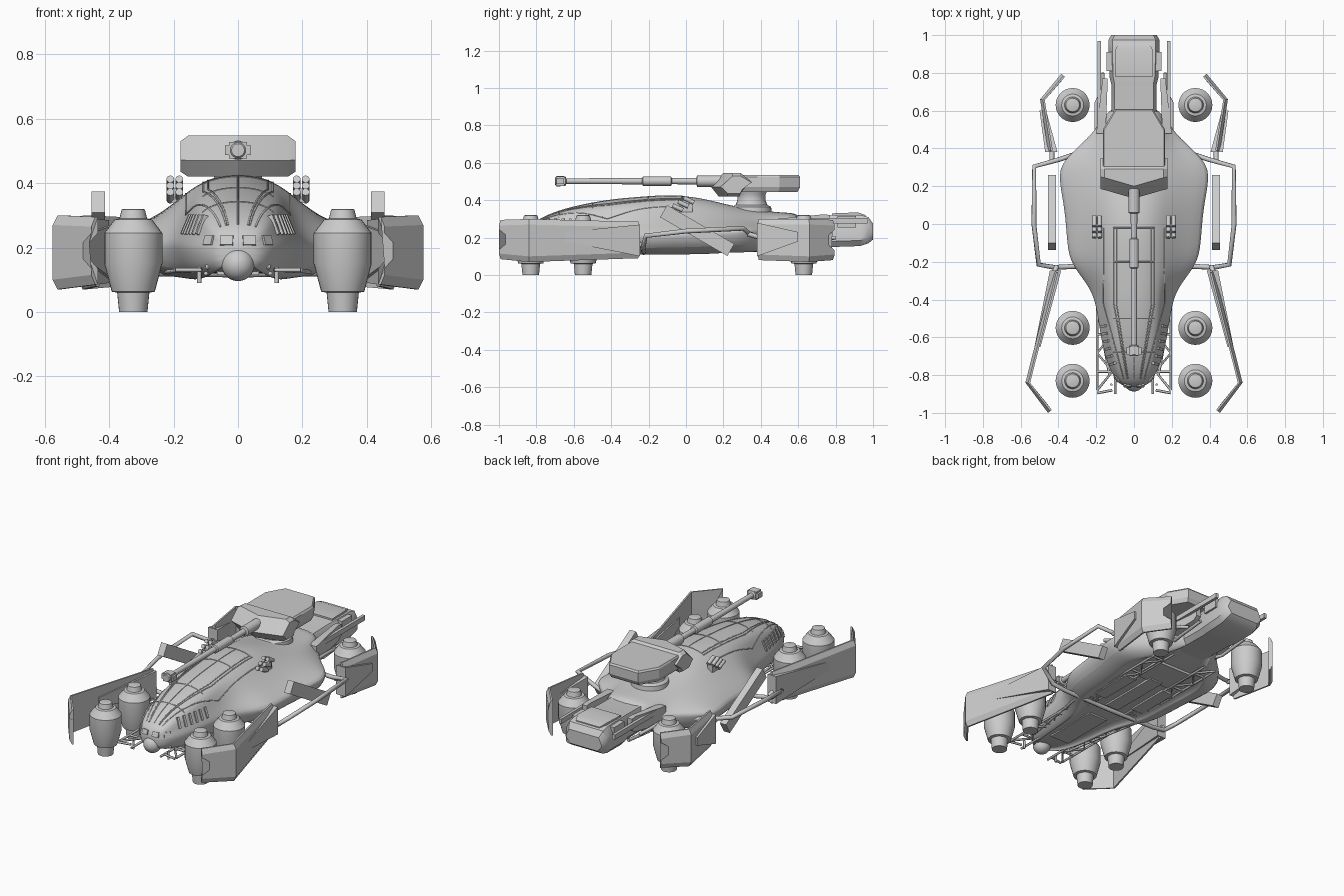
import bpy, bmesh, math
from mathutils import Vector, Matrix
from mathutils.bvhtree import BVHTree

if "Cube" in bpy.data.objects:
    bpy.data.objects.remove(bpy.data.objects["Cube"])


def finish(bm, name, mirror=False, angle=35):
    bmesh.ops.recalc_face_normals(bm, faces=bm.faces)
    me = bpy.data.meshes.new(name)
    bm.to_mesh(me)
    bm.free()
    ob = bpy.data.objects.new(name, me)
    bpy.context.collection.objects.link(ob)
    if mirror:
        ob.modifiers.new("Mirror", 'MIRROR').use_mirror_merge = False
    bpy.ops.object.select_all(action='DESELECT')
    ob.select_set(True)
    bpy.context.view_layer.objects.active = ob
    bpy.ops.object.shade_smooth_by_angle(angle=math.radians(angle))
    return ob


def loft(name, rings, mirror=False, angle=35):
    bm = bmesh.new()
    vs = [[bm.verts.new(p) for p in r] for r in rings]
    n = len(vs[0])
    for a, b in zip(vs, vs[1:]):
        for i in range(n):
            bm.faces.new((a[i], a[(i + 1) % n], b[(i + 1) % n], b[i]))
    bm.faces.new(vs[0])
    bm.faces.new(vs[-1])
    return finish(bm, name, mirror, angle)


def lathe(name, axis, profile, origin, n=28, mirror=False):
    # profile is (radius, position along axis)
    rings = []
    for r, t in profile:
        ring = []
        for i in range(n):
            c, s = r * math.cos(2 * math.pi * i / n), r * math.sin(2 * math.pi * i / n)
            ring.append(Vector(origin) + Vector((c, s, t) if axis == 'z' else (c, t, s)))
        rings.append(ring)
    return loft(name, rings, mirror)


def boxes(name, items, mirror=False):
    # items are (centre, size, rotation matrix or None)
    bm = bmesh.new()
    for c, s, rot in items:
        m = Matrix.Translation(c) @ (rot.to_4x4() if rot else Matrix()) @ Matrix.Diagonal((*s, 1))
        bmesh.ops.create_cube(bm, size=1, matrix=m)
    return finish(bm, name, mirror)


def tubes(name, paths, r, res=2):
    cu = bpy.data.curves.new(name, 'CURVE')
    cu.dimensions = '3D'
    cu.bevel_depth, cu.bevel_resolution, cu.use_fill_caps = r, res, True
    for path in paths:
        for s in (1, -1):
            sp = cu.splines.new('POLY')
            sp.points.add(len(path) - 1)
            for p, q in zip(sp.points, path):
                p.co = (s * q[0], q[1], q[2], 1)
    ob = bpy.data.objects.new(name, cu)
    bpy.context.collection.objects.link(ob)
    return ob


def rect(y, x0, x1, z0, z1):
    return [(x0, y, z0), (x1, y, z0), (x1, y, z1), (x0, y, z1)]


# Hull: stations of y, canopy half width, top, full half width, edge height, bottom
def hull_ring(y, a, t, w, e, b):
    h, g = t - e, w - a
    half = [(0, t), (.5 * a, t - .04 * h), (.9 * a, t - .18 * h), (a + .15 * g, t - .36 * h),
            (a + .55 * g, t - .68 * h), (w, e + .01), (w, e - .015), (.92 * w, e - .7 * (e - b)),
            (.7 * w, b), (.62 * w, b), (.58 * w, b + .02), (0, b + .02)]
    return [(x, y, z) for x, z in half] + [(-x, y, z) for x, z in half[-2:0:-1]]


stations = [(-.865, .04, .22, .05, .19, .15), (-.83, .085, .275, .10, .195, .125),
            (-.7, .12, .345, .16, .2, .105), (-.5, .135, .39, .19, .21, .1),
            (-.36, .14, .41, .215, .21, .1), (-.25, .15, .418, .305, .21, .11),
            (-.17, .15, .425, .35, .215, .11), (-.03, .15, .43, .36, .22, .11),
            (.1, .15, .41, .372, .23, .11), (.24, .16, .373, .402, .235, .12),
            (.33, .15, .358, .385, .24, .12), (.43, .15, .343, .27, .24, .13),
            (.52, .145, .335, .185, .24, .14), (.63, .12, .33, .13, .25, .16)]
hull = loft("hull", [hull_ring(*s) for s in stations], angle=40)
sub = hull.modifiers.new("Smooth", 'SUBSURF')
sub.levels = sub.render_levels = 2
bpy.context.view_layer.update()
tree = BVHTree.FromObject(hull, bpy.context.evaluated_depsgraph_get())


def down(x, y):
    p = tree.ray_cast(Vector((x, y, 1)), Vector((0, 0, -1)))[0]
    return tuple(p) if p else None


# Canopy ribs laid on the hull surface
ys = [-.82 + .04 * i for i in range(21)]
lines = [[down(k * (.05 + .1 * min(1, (y + .82) / .4)), y) for y in ys] for k in (0, .62, .72, 1.08)]
lines += [[down(.11 * i / 6, y) for i in range(7)] for y in (-.68, -.5, -.2, -.02)]
tubes("canopy_ribs", [[p for p in l if p] for l in lines], .003, 1)

# Vent slats around the nose
slats = []
casts = [((x, -2, .222), (0, 1, 0), (.04, .03, .012)) for x in (.035, .09)]
casts += [((1, y, .27), (-1, 0, 0), (.014, .065, .016)) for y in (-.74, -.7, -.66, -.62, -.58, -.54)]
for o, d, size in casts:
    p, nrm = tree.ray_cast(Vector(o), Vector(d))[:2]
    if p:
        up = (Vector((0, 0, 1)) - nrm * nrm.z).normalized()
        slats.append((p, size, Matrix((up.cross(nrm), up, nrm)).transposed()))
boxes("nose_vents", slats, True)

# Nose sensor ball and small rivets
bm = bmesh.new()
bmesh.ops.create_uvsphere(bm, u_segments=24, v_segments=16, radius=.052,
                          matrix=Matrix.Translation((0, -.835, .148)))
for x, z in ((.095, .14), (.095, .17), (-.095, .14), (-.095, .17)):
    bmesh.ops.create_uvsphere(bm, u_segments=8, v_segments=6, radius=.008,
                              matrix=Matrix.Translation((x, -.8, z)))
finish(bm, "nose_sensor")

# Belly plates inside the recessed underside
boxes("belly_plates", [((0, -.5, .122), (.13, .35, .015), None), ((0, .27, .136), (.26, .2, .015), None),
                       ((0, 0, .128), (.09, .4, .015), None)])
boxes("belly_side_plates", [((.14, .0, .128), (.08, .28, .015), None)], True)


# Tail engine
def tail_ring(y, x, z0, z1):
    return [(-x, y, z0 + .03), (-x * .8, y, z0), (x * .8, y, z0), (x, y, z0 + .03),
            (x, y, z1 - .04), (x * .85, y, z1), (-x * .85, y, z1), (-x, y, z1 - .04)]


loft("tail", [tail_ring(*t) for t in ((.45, .12, .16, .31), (.74, .12, .155, .315), (.78, .13, .15, .32),
                                      (.93, .135, .155, .322), (.975, .135, .17, .31), (1, .12, .19, .275))])
boxes("tail_side_blocks", [((.125, .86, .285), (.04, .1, .06), None)], True)
loft("tail_cover", [rect(.78, -.1, .1, .3, .33), rect(.92, -.1, .1, .3, .335), rect(.96, -.08, .08, .29, .32)])
loft("tail_fins", [rect(.48, .15, .2, .2, .3), rect(.74, .14, .17, .23, .325), rect(.77, .14, .17, .25, .32)], True)
boxes("tail_rails", [((.183, .76, .29), (.018, .42, .03), None)], True)
tubes("tail_pipes", [[(.2, .4, .22), (.2, .64, .22), (.17, .7, .2)],
                     [(.14, .5, .19), (.165, .6, .18), (.165, .8, .2)]], .01)

# Lift pods
pod = [(.044, 0), (.05, .06), (.067, .063), (.09, .15), (.09, .245), (.058, .287), (.043, .29), (.036, .318), (.03, .32)]
for name, y in (("front_pod", -.83), ("second_pod", -.55), ("rear_pod", .63)):
    lathe(name, 'z', pod, (.325, y, 0), mirror=True)


# Outrigger armour panels, notched at the free end
def panel(name, pts, th, pull):
    rings = []
    for i, (x, y, lo, hi) in enumerate(pts):
        a, b = Vector(pts[max(i - 1, 0)][:2]), Vector(pts[min(i + 1, len(pts) - 1)][:2])
        d = (b - a).normalized()
        n = Vector((-d.y, d.x))
        n = n if n.x < 0 else -n
        back = Vector(pts[i - 1][:2]) - Vector((x, y)) if i == len(pts) - 1 else Vector((0, 0))
        c = (lo + hi) / 2
        prof = [(.6, lo, 0), (0, lo + .03, 0), (0, c - .055, 0), (0, c - .025, pull), (0, c + .025, pull),
                (0, c + .055, 0), (0, hi - .03, 0), (.6, hi, 0), (1, hi, 0), (1, c + .055, 0),
                (1, c + .025, pull), (1, c - .025, pull), (1, c - .055, 0), (1, lo, 0)]
        rings.append([(x + n.x * th * o + back.x * k, y + n.y * th * o + back.y * k, z) for o, z, k in prof])
    return loft(name, rings, True, 20)


panel("front_panel", [(.425, -.25, .09, .285), (.575, -.84, .07, .3), (.455, -1, .085, .295)], .025, .22)
panel("rear_panel", [(.455, .385, .08, .3), (.497, .66, .07, .3), (.385, .795, .08, .295)], .025, .25)
loft("front_panel_wedge", [rect(-.245, .385, .445, .1, .27), rect(-.65, .495, .527, .18, .23)], True)
loft("rear_panel_wedge", [rect(.38, .405, .47, .1, .28), rect(.6, .465, .5, .18, .23)], True)

# Side tube frame and cross bar
tubes("side_frame", [[(0, -.225, .12), (.33, -.225, .125), (.42, -.23, .14), (.505, -.215, .21),
                      (.53, .0, .235), (.528, .305, .25), (.4, .34, .22), (.25, .39, .2)],
                     [(.41, -.225, .15), (.425, -.27, .18)], [(.435, .33, .22), (.435, .4, .2)]], .013)

# Slanted side blades
boxes("side_blade", [((.434, .06, .238), (.042, .415, .075), Matrix.Rotation(math.radians(-30), 3, 'X'))], True)

# Underside truss skids
y0, y1, n = -.88, .5, 14
step = (y1 - y0) / n
zig = [(.115 if i % 2 else .195, y0 + i * step, .13) for i in range(n + 1)]
truss = [[(.115, -.72, .13), (.115, y1, .13)], [(.195, y0, .13), (.195, y1, .13)],
         [(.1, -.9, .12), (.1, -.7, .12)], [(.115, y0, .13), (.195, y0 - .015, .13)], zig]
truss += [[(.115, y0 + i * step, .13), (.195, y0 + i * step, .13)] for i in range(1, n, 2)]
truss += [[(.12, -.85, .09), (.12, -.85, .14)], [(.13, -.8, .13), (.23, -.23, .125)]]
tubes("skid_truss", truss, .007, res=1)

# Smoke launchers on the shoulders
bm = bmesh.new()
rot = Matrix.Rotation(math.radians(65), 4, 'X')
for i in range(3):
    for x in (.182, .21):
        bmesh.ops.create_cone(bm, cap_ends=True, segments=12, radius1=.012, radius2=.012, depth=.06,
                              matrix=Matrix.Translation((x, -.045 + .03 * i, .36 + .02 * i)) @ rot)
bmesh.ops.create_cube(bm, size=1, matrix=Matrix.Translation((.19, .0, .36)) @ Matrix.Diagonal((.035, .07, .045, 1)))
finish(bm, "smoke_launchers", True)

# Turret ring, octagonal slab and chevron mantlet block
lathe("turret_ring", 'z', [(.11, .33), (.105, .365), (.085, .375), (.075, .4), (.075, .43), (.09, .46)], (0, .35, 0))
plan = [(.15, .24), (.165, .3), (.165, .5), (.1, .61), (-.1, .61), (-.165, .5), (-.165, .3), (-.15, .24)]
loft("turret_slab", [[(x * k, .42 + (y - .42) * k, z) for x, y in plan]
                     for k, z in ((.93, .445), (1, .47), (1, .525), (.96, .535))], angle=20)


def block_ring(x, dy, k):
    prof = [(.135, .47), (.2, .547), (.29, .547), (.35, .5), (.3, .45), (.24, .42), (.175, .42)]
    return [(x, y + (dy if y < .28 else 0), .48 + (z - .48) * k) for y, z in prof]


loft("turret_block", [block_ring(-.178, .05, .75), block_ring(-.155, .045, 1), block_ring(0, 0, 1),
                      block_ring(.155, .045, 1), block_ring(.178, .05, .75)], angle=15)

# Gun barrel with sleeves and muzzle brake
lathe("gun_barrel", 'y', [(.03, .2), (.03, .06), (.018, .055), (.016, -.075), (.025, -.08),
                          (.025, -.23), (.017, -.235), (.015, -.64), (.026, -.645), (.028, -.69), (.02, -.7)],
      (0, 0, .502), 20)
boxes("muzzle_brake", [((0, -.672, .502), (.08, .04, .03), None), ((0, -.672, .502), (.055, .046, .05), None)])
